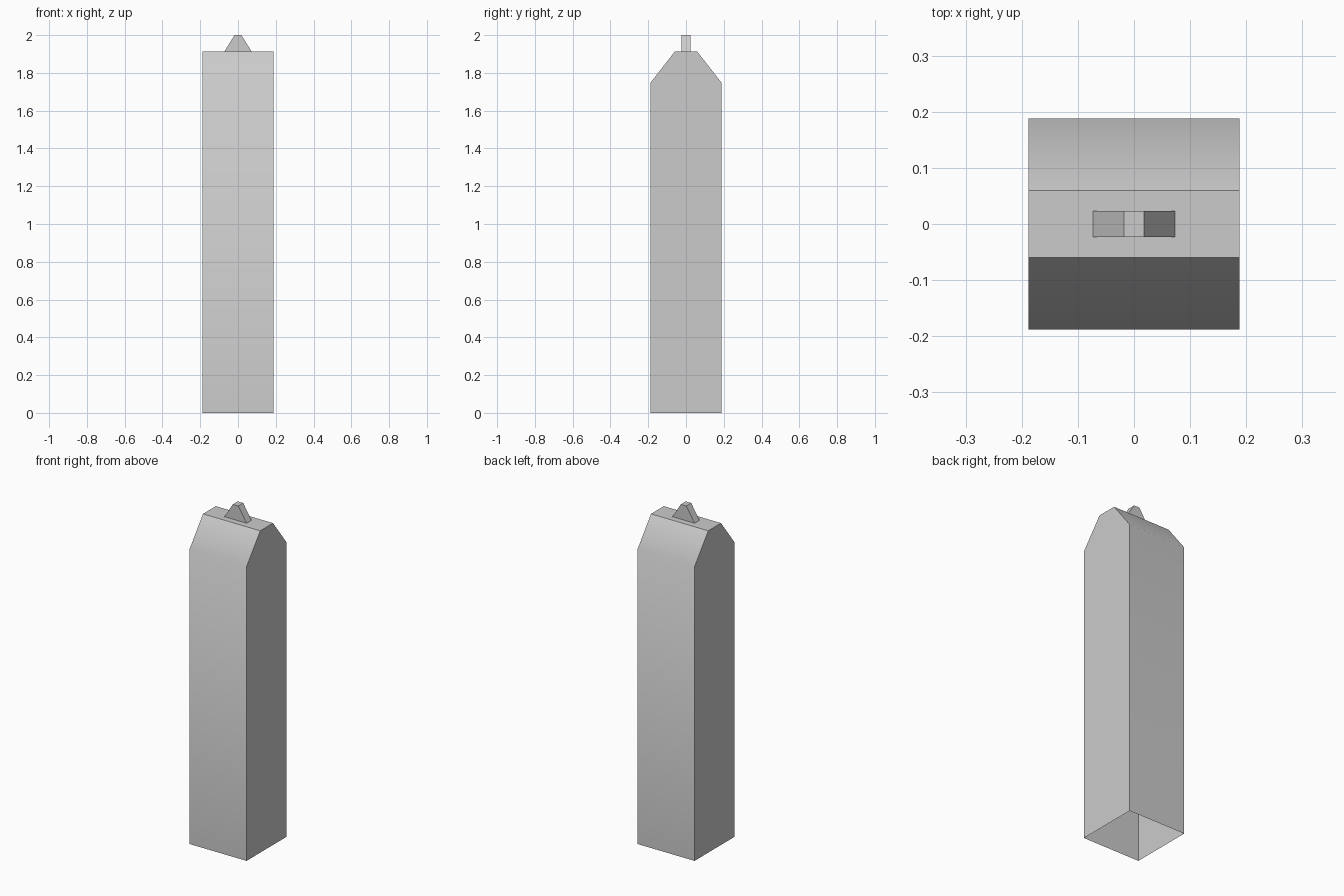
import bpy, bmesh, math

if "Cube" in bpy.data.objects:
    bpy.data.objects.remove(bpy.data.objects["Cube"])


def prism(name, profile, half, axis, skip_edge=None):
    """Extrude a closed 2D profile symmetrically along x or y; skip_edge leaves that side open."""
    bm = bmesh.new()
    rings = []
    for s in (-half, half):
        rings.append([bm.verts.new((s, p, z) if axis == 'x' else (p, s, z)) for p, z in profile])
    a, b = rings
    n = len(profile)
    bm.faces.new(a)
    bm.faces.new(b[::-1])
    for i in range(n):
        j = (i + 1) % n
        if i != skip_edge:
            bm.faces.new((a[j], a[i], b[i], b[j]))
    bmesh.ops.recalc_face_normals(bm, faces=bm.faces)
    mesh = bpy.data.meshes.new(name)
    bm.to_mesh(mesh)
    bm.free()
    ob = bpy.data.objects.new(name, mesh)
    bpy.context.collection.objects.link(ob)
    bpy.ops.object.select_all(action='DESELECT')
    ob.select_set(True)
    bpy.context.view_layer.objects.active = ob
    bpy.ops.object.shade_smooth_by_angle(angle=math.radians(45))
    return ob


W, ROOF = 0.188, 1.912

# Hollow post: chamfered top, open underneath (the bottom edge is skipped)
prism("post_body", [(-W, 0), (W, 0), (W, 1.748), (0.06, ROOF), (-0.06, ROOF), (-W, 1.748)],
      W, 'x', skip_edge=0)

# Small wedge on the flat roof, open where it meets the roof
prism("top_wedge", [(-0.073, ROOF), (0.073, ROOF), (0.018, 2.0), (-0.018, 2.0)],
      0.023, 'y', skip_edge=0)
